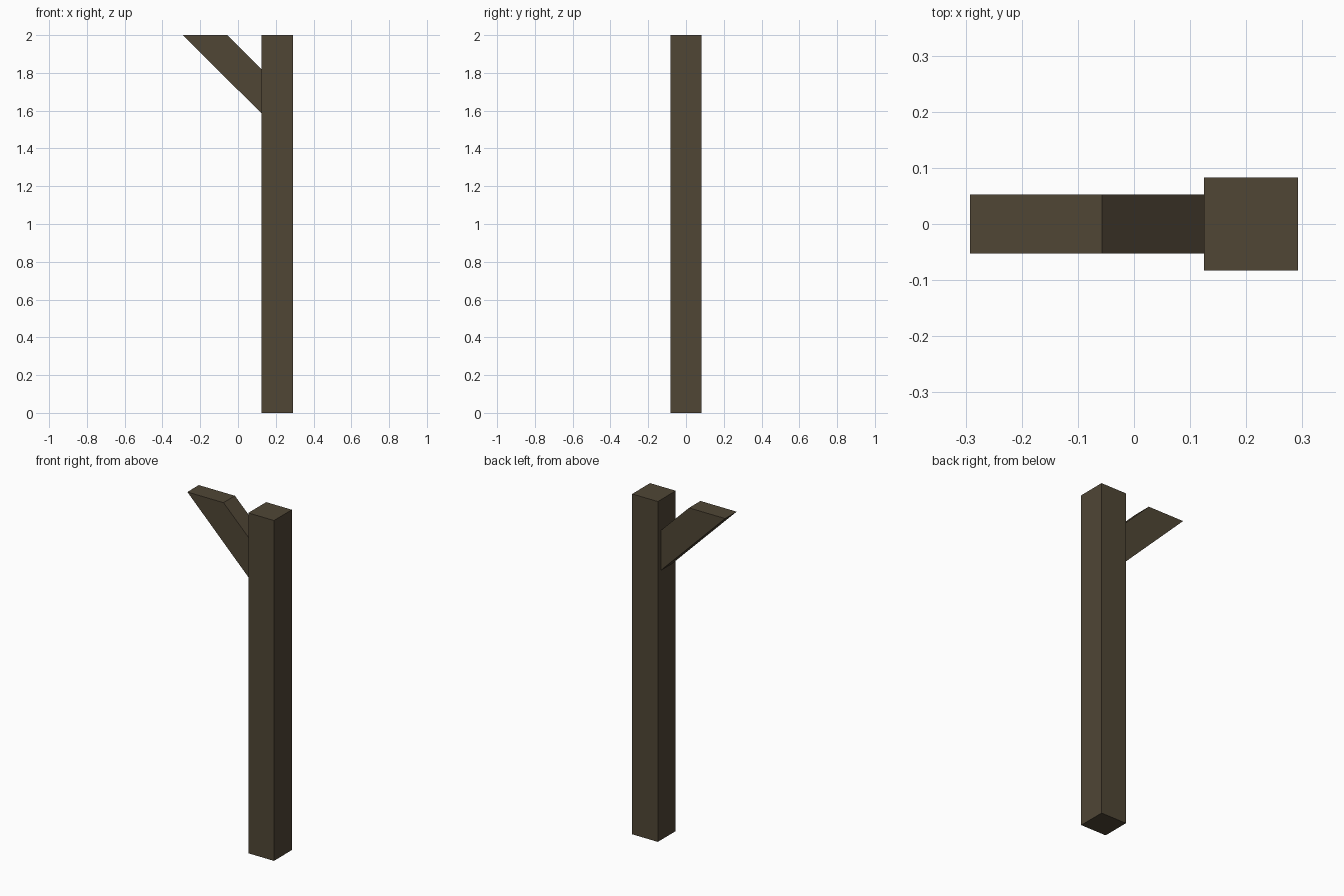
import bpy
import bmesh

if "Cube" in bpy.data.objects:
    bpy.data.objects.remove(bpy.data.objects["Cube"])

wood = bpy.data.materials.new("dark weathered wood")
wood.diffuse_color = (0.080, 0.061, 0.036, 1.0)
wood.use_nodes = True
wood.node_tree.nodes["Principled BSDF"].inputs["Base Color"].default_value = wood.diffuse_color


def extrude_profile(name, profile, half_depth):
    """Extrude an x-z outline symmetrically along y."""
    bm = bmesh.new()
    face = bm.faces.new([bm.verts.new((x, -half_depth, z)) for x, z in profile])
    result = bmesh.ops.extrude_face_region(bm, geom=[face])
    verts = [v for v in result["geom"] if isinstance(v, bmesh.types.BMVert)]
    bmesh.ops.translate(bm, verts=verts, vec=(0, 2 * half_depth, 0))
    bmesh.ops.recalc_face_normals(bm, faces=bm.faces)
    mesh = bpy.data.meshes.new(name)
    bm.to_mesh(mesh)
    bm.free()
    mesh.materials.append(wood)
    obj = bpy.data.objects.new(name, mesh)
    bpy.context.collection.objects.link(obj)
    return obj


# Upright square post
extrude_profile("post", [(0.125, 0), (0.292, 0), (0.292, 2), (0.125, 2)], 0.083)

# Slanted brace, cut level at the top and flush against the post
extrude_profile("brace", [(0.125, 1.585), (0.125, 1.82), (-0.057, 2), (-0.292, 2)], 0.053)
